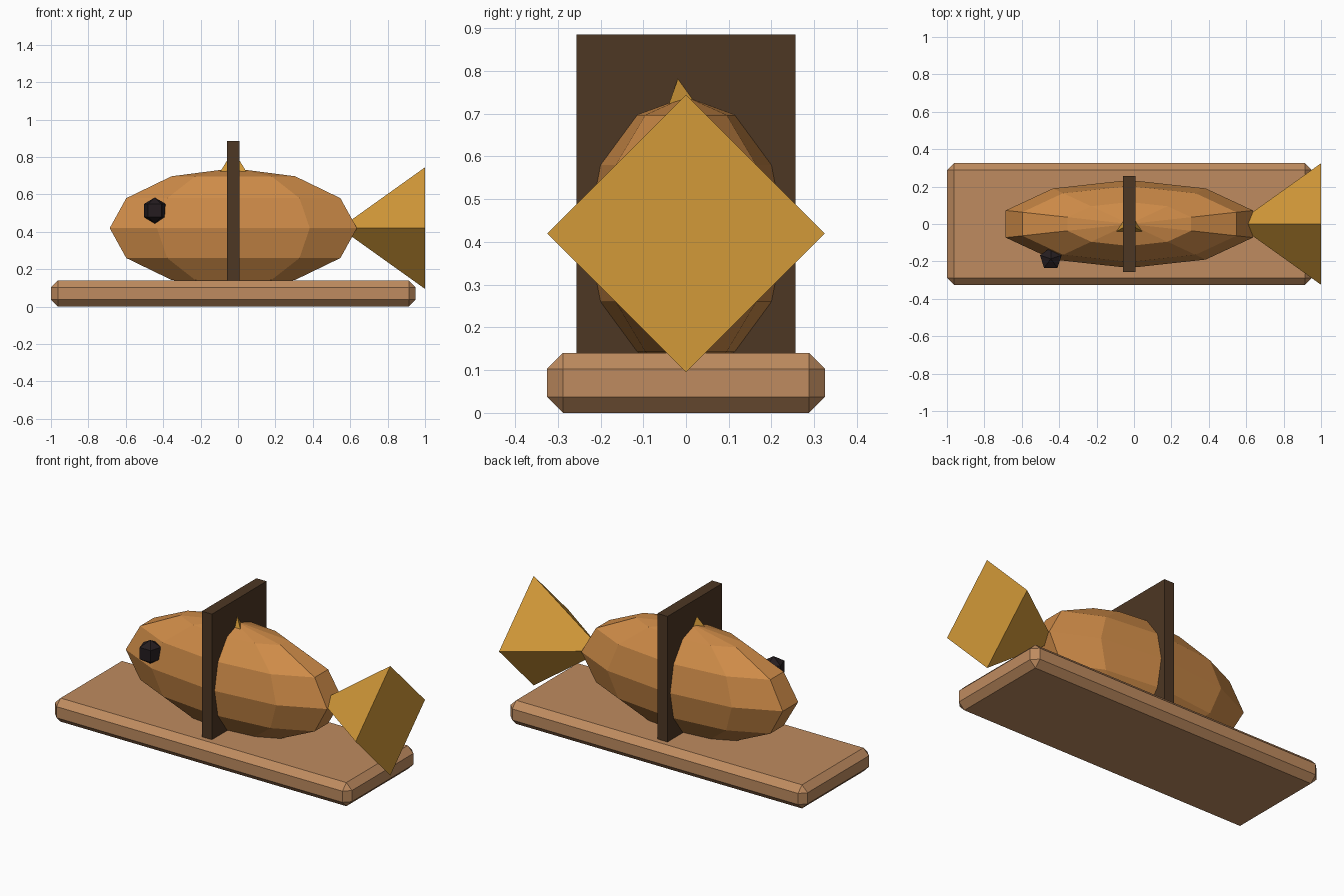
import bpy
import bmesh
from math import radians
from mathutils import Matrix

cube = bpy.data.objects.get("Cube")
if cube:
    bpy.data.objects.remove(cube, do_unlink=True)

MID_X = -0.025   # shared centre of board, body, strap and fin
MID_Z = 0.42     # height of the body's long axis


def material(name, rgb):
    mat = bpy.data.materials.new(name)
    mat.use_nodes = True
    color = (*rgb, 1)
    mat.diffuse_color = color
    mat.node_tree.nodes["Principled BSDF"].inputs["Base Color"].default_value = color
    return mat


def finish(name, bm, mat, loc):
    mesh = bpy.data.meshes.new(name)
    bmesh.ops.recalc_face_normals(bm, faces=bm.faces)
    bm.to_mesh(mesh)
    bm.free()
    mesh.materials.append(mat)
    obj = bpy.data.objects.new(name, mesh)
    obj.location = loc
    bpy.context.collection.objects.link(obj)
    return obj


def box(name, size, loc, mat, bevel=0):
    bm = bmesh.new()
    bmesh.ops.create_cube(bm, size=1, matrix=Matrix.Diagonal((*size, 1)))
    obj = finish(name, bm, mat, loc)
    if bevel:
        mod = obj.modifiers.new("chamfer", "BEVEL")
        mod.width = bevel
        mod.segments = 1
    return obj


def ball(name, segments, rings, radii, loc, mat):
    bm = bmesh.new()
    bmesh.ops.create_uvsphere(bm, u_segments=segments, v_segments=rings,
                              radius=1, matrix=Matrix.Diagonal((*radii, 1)))
    return finish(name, bm, mat, loc)


def cone(name, sides, radius, depth, loc, mat, matrix=Matrix()):
    bm = bmesh.new()
    bmesh.ops.create_cone(bm, cap_ends=True, segments=sides, radius1=radius,
                          radius2=0, depth=depth, matrix=matrix)
    return finish(name, bm, mat, loc)


wood = material("light wood", (0.52, 0.26, 0.115))
scales = material("copper orange", (0.62, 0.26, 0.065))
gold = material("fin gold", (0.65, 0.32, 0.04))
leather = material("dark brown", (0.075, 0.038, 0.017))
black = material("eye black", (0.018, 0.012, 0.014))

# Chamfered serving board
box("board", (1.95, 0.65, 0.14), (MID_X, 0, 0.07), wood, bevel=0.037)

# Faceted fish body, sunk slightly into the board
ball("fish_body", 10, 6, (0.695, 0.235, 0.32), (MID_X, 0, MID_Z), scales)

# Upright slab across the middle of the fish
box("strap", (0.066, 0.512, 0.785), (MID_X, 0, 0.4925), leather)

# Tail pyramid with its point inside the body, and the small back fin
cone("tail_fin", 4, 0.325, 0.455, (0.7725, 0, MID_Z), gold,
     Matrix.Rotation(radians(-90), 4, "Y"))
cone("back_fin", 3, 0.1, 0.14, (MID_X, 0, 0.765), gold)

# Single eye on the front side
ball("eye", 5, 3, (0.07, 0.07, 0.07), (-0.445, -0.186, 0.514), black)
